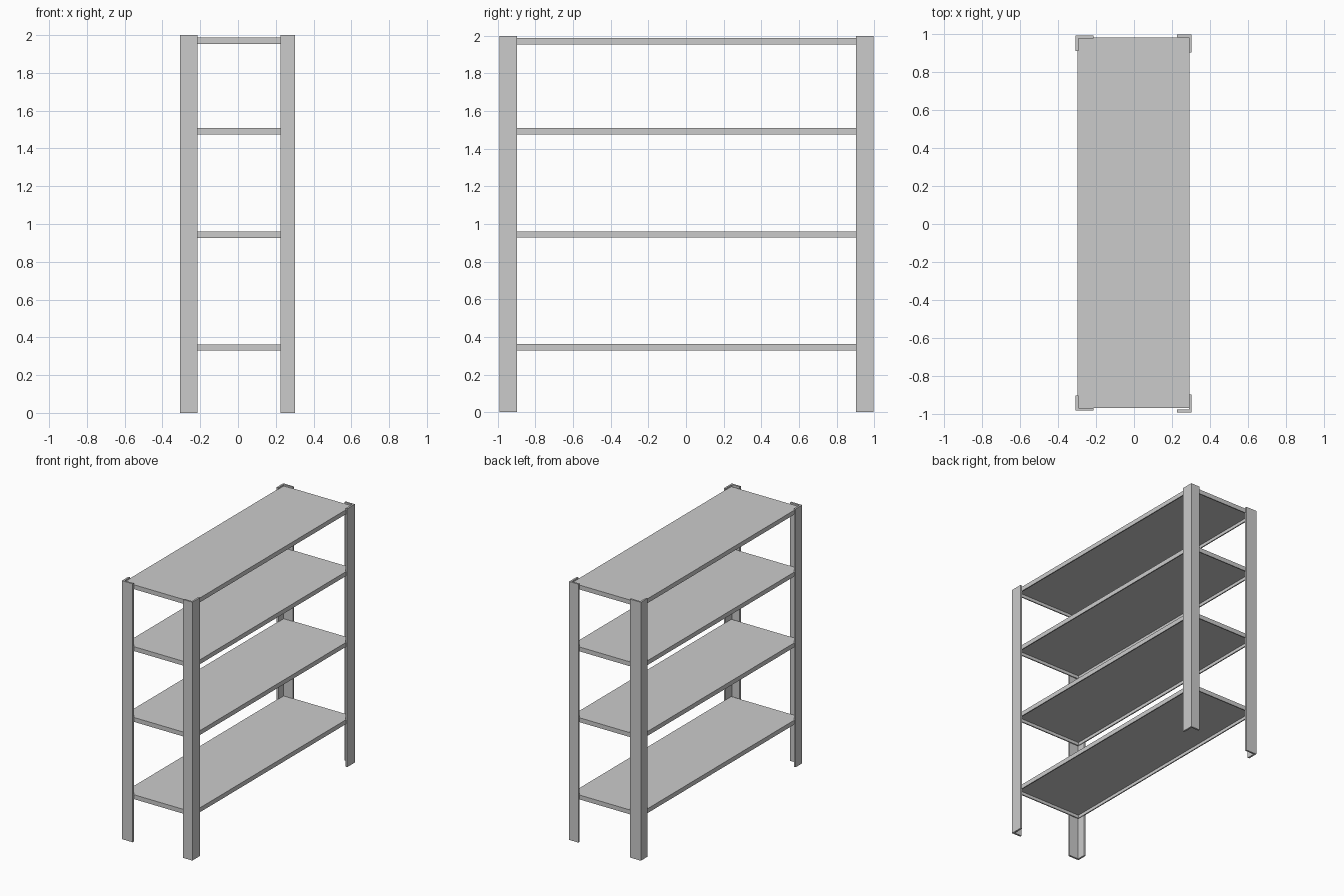
import bpy, bmesh

if "Cube" in bpy.data.objects:
    bpy.data.objects.remove(bpy.data.objects["Cube"])

def prism(name, profile, z0, z1):
    """Extrude a counter-clockwise plan outline from z0 up to z1."""
    bm = bmesh.new()
    base = bm.faces.new([bm.verts.new((x, y, z0)) for x, y in profile])
    top = bmesh.ops.extrude_face_region(bm, geom=[base])["geom"]
    for v in top:
        if isinstance(v, bmesh.types.BMVert):
            v.co.z = z1
    bmesh.ops.recalc_face_normals(bm, faces=bm.faces)
    return finish(name, bm)

def finish(name, bm):
    me = bpy.data.meshes.new(name)
    bm.to_mesh(me)
    bm.free()
    ob = bpy.data.objects.new(name, me)
    bpy.context.collection.objects.link(ob)
    return ob

def post(name, cx, cy, dx, dy, t=0.014):
    """Angle-iron upright: outer corner (cx, cy), legs dx and dy pointing inward."""
    sx, sy = (1 if dx > 0 else -1), (1 if dy > 0 else -1)
    tx, ty = t * sx, t * sy
    pts = [(0, 0), (dx, 0), (dx, ty), (tx, ty), (tx, dy), (0, dy)]
    prism(name, [(cx + x, cy + y) for x, y in pts], 0, 2)

def shelf(name, z_top, h=0.034, rim=0.012, plate=0.01):
    """Pressed tray: flat top with a folded rim, open underneath."""
    x0, x1, y0, y1 = -0.297, 0.291, -0.968, 0.982
    bm = bmesh.new()
    vs = [bm.verts.new((x, y, z_top - h)) for x, y in ((x0, y0), (x1, y0), (x1, y1), (x0, y1))]
    bottom = bm.faces.new(vs)
    ext = bmesh.ops.extrude_face_region(bm, geom=[bottom], use_keep_orig=True)["geom"]
    for v in ext:
        if isinstance(v, bmesh.types.BMVert):
            v.co.z = z_top
    bmesh.ops.recalc_face_normals(bm, faces=bm.faces)
    under = min(bm.faces, key=lambda f: f.calc_center_median().z)
    bmesh.ops.inset_region(bm, faces=[under], thickness=rim)
    # push the panel up inside the rim
    walls = bmesh.ops.extrude_face_region(bm, geom=[under])["geom"]
    for v in walls:
        if isinstance(v, bmesh.types.BMVert):
            v.co.z = z_top - plate
    if under.is_valid:
        bmesh.ops.delete(bm, geom=[under], context='FACES_ONLY')
    bmesh.ops.recalc_face_normals(bm, faces=bm.faces)
    finish(name, bm)

# four corner uprights, long flange 0.095 and short flange 0.08
post("front_left_post", -0.307, -0.982, 0.093, 0.08)
post("back_left_post", -0.307, 0.991, 0.093, -0.08)
post("front_right_post", 0.303, -0.991, -0.078, 0.093)
post("back_right_post", 0.303, 0.996, -0.078, -0.093)

# four shelves
for i, z in enumerate((0.363, 0.961, 1.509, 1.988)):
    shelf(f"shelf_{i + 1}", z)
